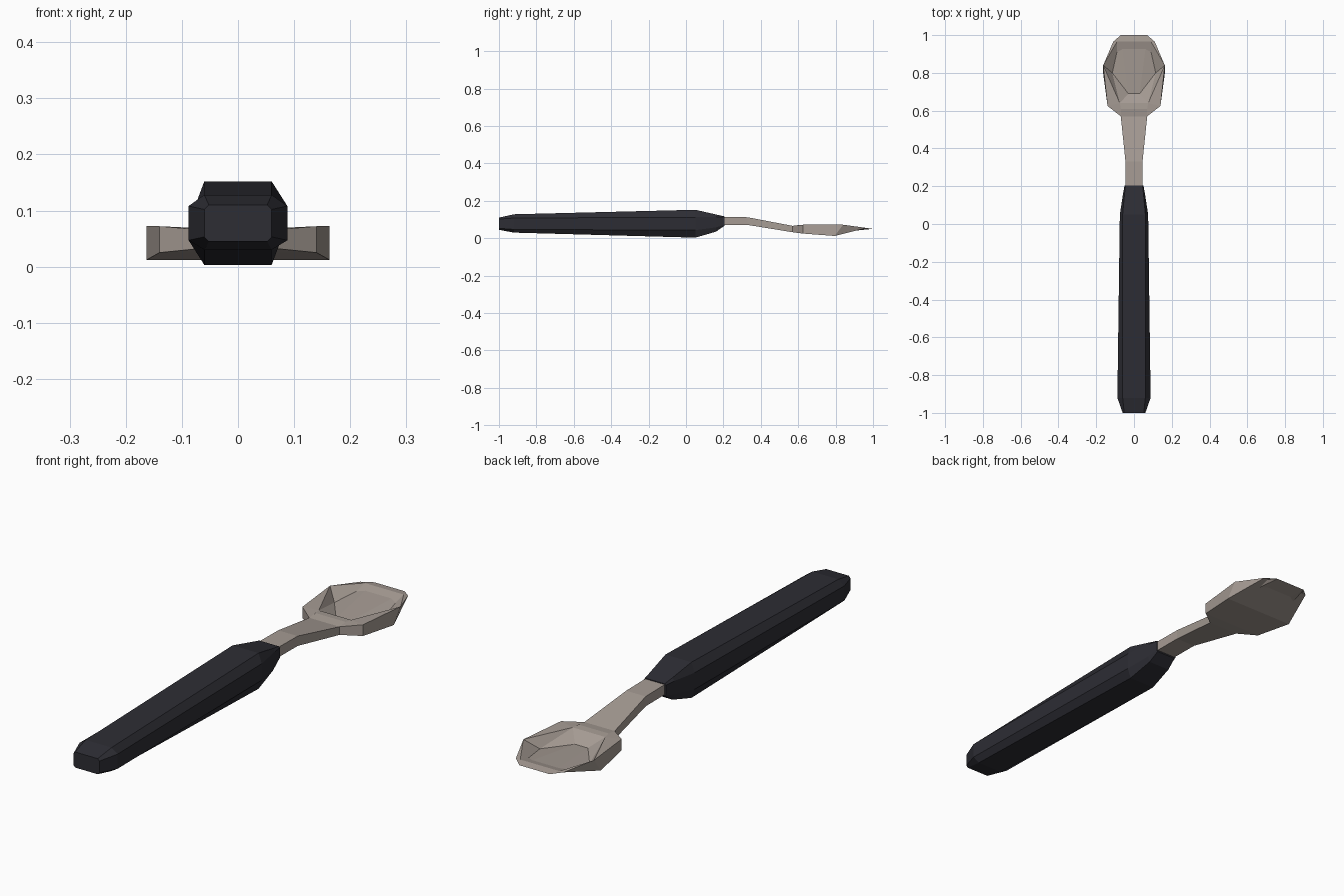
import bpy
import bmesh

if "Cube" in bpy.data.objects:
    bpy.data.objects.remove(bpy.data.objects["Cube"])


def material(name, rgb):
    m = bpy.data.materials.new(name)
    m.diffuse_color = (*rgb, 1)
    m.use_nodes = True
    m.node_tree.nodes["Principled BSDF"].inputs["Base Color"].default_value = m.diffuse_color
    return m


def finish(bm, name, mat):
    bmesh.ops.recalc_face_normals(bm, faces=bm.faces)
    me = bpy.data.meshes.new(name)
    bm.to_mesh(me)
    bm.free()
    me.materials.append(mat)
    ob = bpy.data.objects.new(name, me)
    bpy.context.collection.objects.link(ob)
    return ob


black = material("black plastic", (0.026, 0.026, 0.034))
metal = material("warm grey metal", (0.38, 0.33, 0.295))

# Handle: octagonal sections (y, half width, half flat, z bottom, side low, side high, z top)
sections = [
    (-1.00, 0.060, 0.052, 0.045, 0.053, 0.102, 0.110),
    (-0.92, 0.088, 0.060, 0.030, 0.047, 0.108, 0.128),
    (0.05, 0.075, 0.060, 0.003, 0.043, 0.112, 0.152),
    (0.16, 0.058, 0.050, 0.035, 0.058, 0.115, 0.127),
    (0.205, 0.050, 0.045, 0.066, 0.071, 0.112, 0.117),
]
bm = bmesh.new()
rings = []
for y, w, f, zb, z1, z2, zt in sections:
    half = [(f, zb), (w, z1), (w, z2), (f, zt)]
    ring = half + [(-x, z) for x, z in reversed(half)]
    rings.append([bm.verts.new((x, y, z)) for x, z in ring])
for a, b in zip(rings, rings[1:]):
    for i in range(8):
        j = (i + 1) % 8
        bm.faces.new((a[i], a[j], b[j], b[i]))
bm.faces.new(rings[0])
bm.faces.new(rings[-1])
finish(bm, "handle", black)

# Spoon neck and bowl: right-half points, mirrored in x
points = {
    "t0": (0.045, 0.19, 0.114), "t1": (0.045, 0.33, 0.112),
    "t2": (0.07, 0.57, 0.066), "t3": (0.14, 0.625, 0.072),
    "t4": (0.163, 0.84, 0.072), "t5": (0.11, 0.965, 0.055),
    "t6": (0.07, 1.0, 0.05),
    "b0": (0.045, 0.19, 0.072), "b1": (0.045, 0.33, 0.071),
    "b2": (0.07, 0.57, 0.032), "b3": (0.14, 0.625, 0.025),
    "b4": (0.163, 0.795, 0.012),
    "lip": (0.07, 0.61, 0.071), "rim": (0.075, 0.64, 0.069),
    "floor": (0.03, 0.69, 0.03), "wall": (0.115, 0.80, 0.03),
}
# Faces on each side
side_faces = [
    "t0 t1 b1 b0", "t1 t2 b2 b1", "t2 t3 b3 b2", "t3 t4 b4 b3", "t4 t5 b4",
    "t2 t3 rim lip", "t3 t4 rim", "t4 wall rim", "rim wall floor",
    "floor wall t6", "t4 t6 wall", "t4 t5 t6",
]
# Edges bridged across the middle to their mirror images
bridges = [
    "t0 t1", "t1 t2", "t2 lip", "lip rim", "rim floor", "floor t6",
    "b0 b1", "b1 b2", "b2 b3", "b3 b4", "b4 t5", "t5 t6", "t0 b0",
]
bm = bmesh.new()
right = {k: bm.verts.new(p) for k, p in points.items()}
left = {k: bm.verts.new((-p[0], p[1], p[2])) for k, p in points.items()}
for names in side_faces:
    for half in (right, left):
        bm.faces.new([half[n] for n in names.split()])
for names in bridges:
    a, b = names.split()
    bm.faces.new((right[a], right[b], left[b], left[a]))
finish(bm, "spoon_head", metal)
